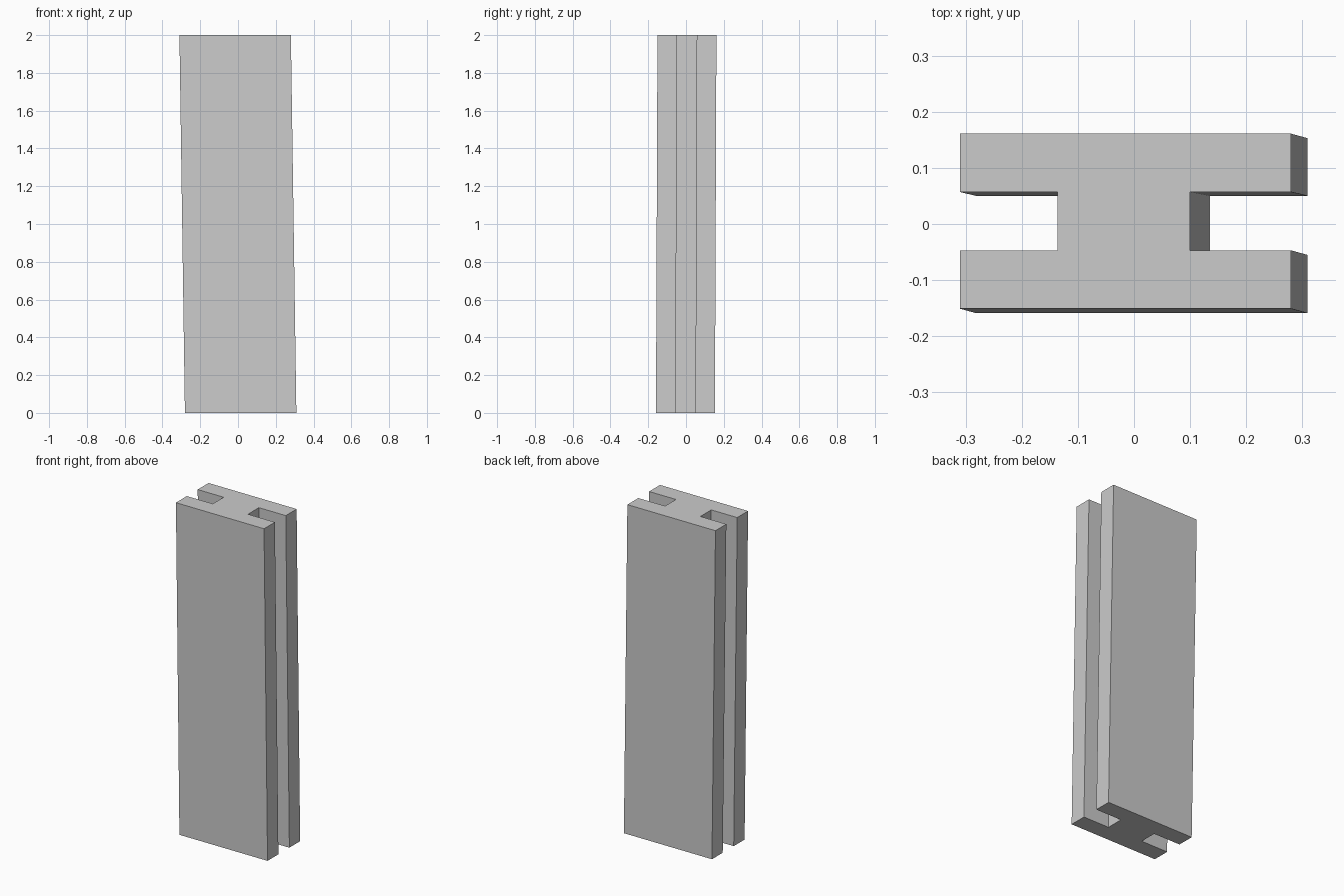
import bpy, bmesh

if "Cube" in bpy.data.objects:
    bpy.data.objects.remove(bpy.data.objects["Cube"])


def h_profile(flange_x, web_x, ys):
    """H outline, counter-clockwise, from x limits and four y levels."""
    (a, b), (c, d) = flange_x, web_x
    y0, y1, y2, y3 = ys
    return [(a, y0), (b, y0), (b, y1), (d, y1), (d, y2), (b, y2),
            (b, y3), (a, y3), (a, y2), (c, y2), (c, y1), (a, y1)]


# Slightly leaning column: the two end sections are offset from each other
bottom = h_profile((-0.281, 0.309), (-0.101, 0.135), (-0.159, -0.055, 0.050, 0.153))
top = h_profile((-0.310, 0.280), (-0.136, 0.100), (-0.151, -0.047, 0.057, 0.161))

bm = bmesh.new()
low = [bm.verts.new((x, y, 0)) for x, y in bottom]
high = [bm.verts.new((x, y, 2)) for x, y in top]

# End caps and side walls
bm.faces.new(low[::-1])
bm.faces.new(high)
n = len(low)
for i in range(n):
    j = (i + 1) % n
    bm.faces.new((low[i], low[j], high[j], high[i]))
bmesh.ops.recalc_face_normals(bm, faces=bm.faces)

mesh = bpy.data.meshes.new("grooved_post")
bm.to_mesh(mesh)
bm.free()
bpy.context.collection.objects.link(bpy.data.objects.new("grooved_post", mesh))
